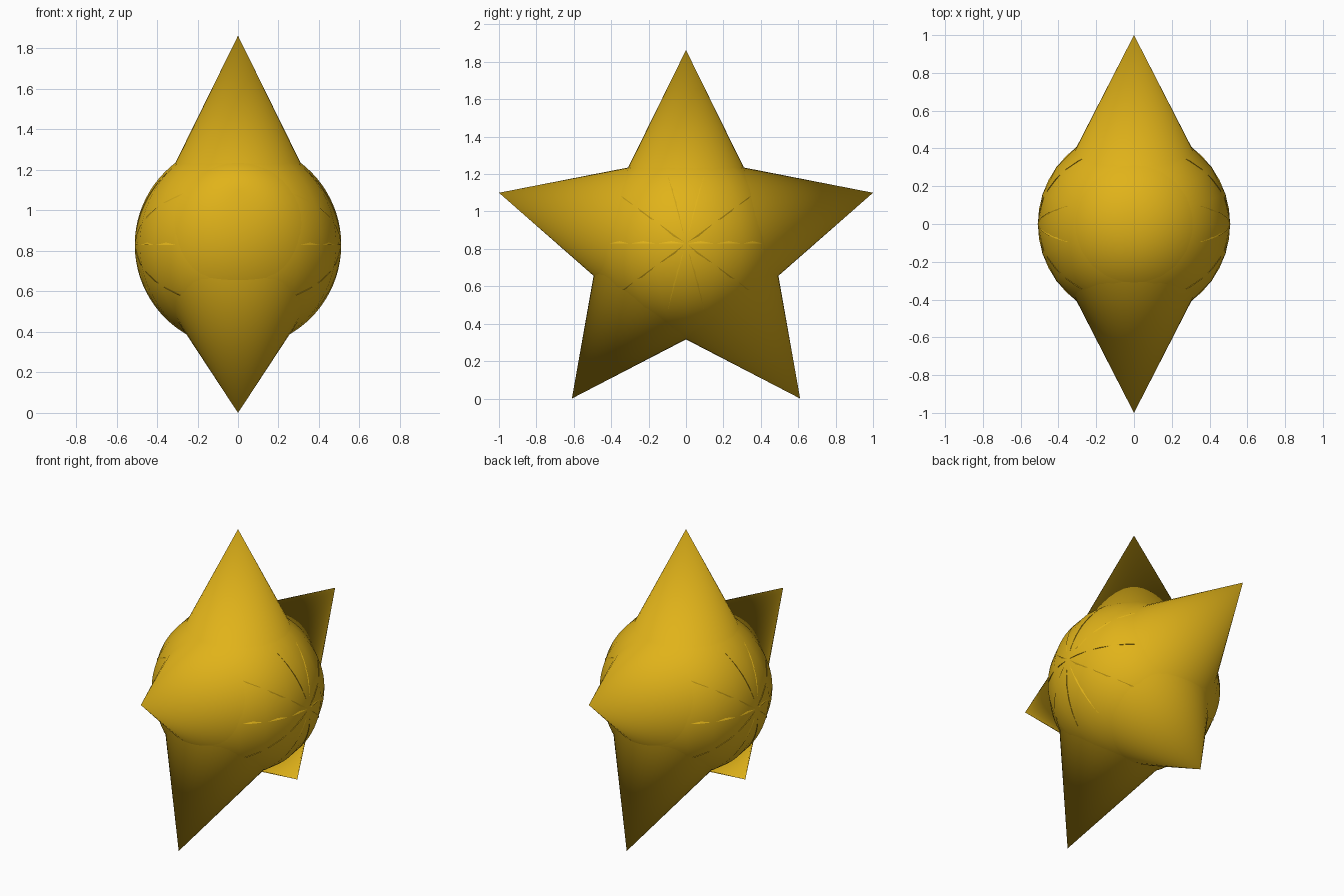
import bpy
import math
from mathutils import Vector

if "Cube" in bpy.data.objects:
    bpy.data.objects.remove(bpy.data.objects["Cube"])

CENTRE = Vector((0, 0, 0.83))

gold = bpy.data.materials.new("gold")
gold.diffuse_color = (0.75, 0.45, 0.01, 1)
gold.use_nodes = True
gold.node_tree.nodes["Principled BSDF"].inputs["Base Color"].default_value = gold.diffuse_color


def finish(name):
    ob = bpy.context.object
    ob.name = name
    ob.data.materials.append(gold)
    bpy.ops.object.shade_smooth_by_angle(angle=math.radians(40))
    return ob


def star_point(name, tip):
    # cone whose base sits at the star centre
    axis = Vector(tip) - CENTRE
    bpy.ops.mesh.primitive_cone_add(
        vertices=40, radius1=0.509, radius2=0, depth=axis.length,
        location=CENTRE + axis / 2,
        rotation=axis.to_track_quat('Z', 'X').to_euler())
    finish(name)


# round body
bpy.ops.mesh.primitive_uv_sphere_add(segments=20, ring_count=40, radius=0.51, location=CENTRE)
finish("body")

# five points in the y-z plane
star_point("top_point", (0, 0, 1.863))
for side, s in (("front", -1), ("back", 1)):
    star_point(side + "_arm_point", (0, s * 1.0, 1.10))
    star_point(side + "_leg_point", (0, s * 0.61, 0))
